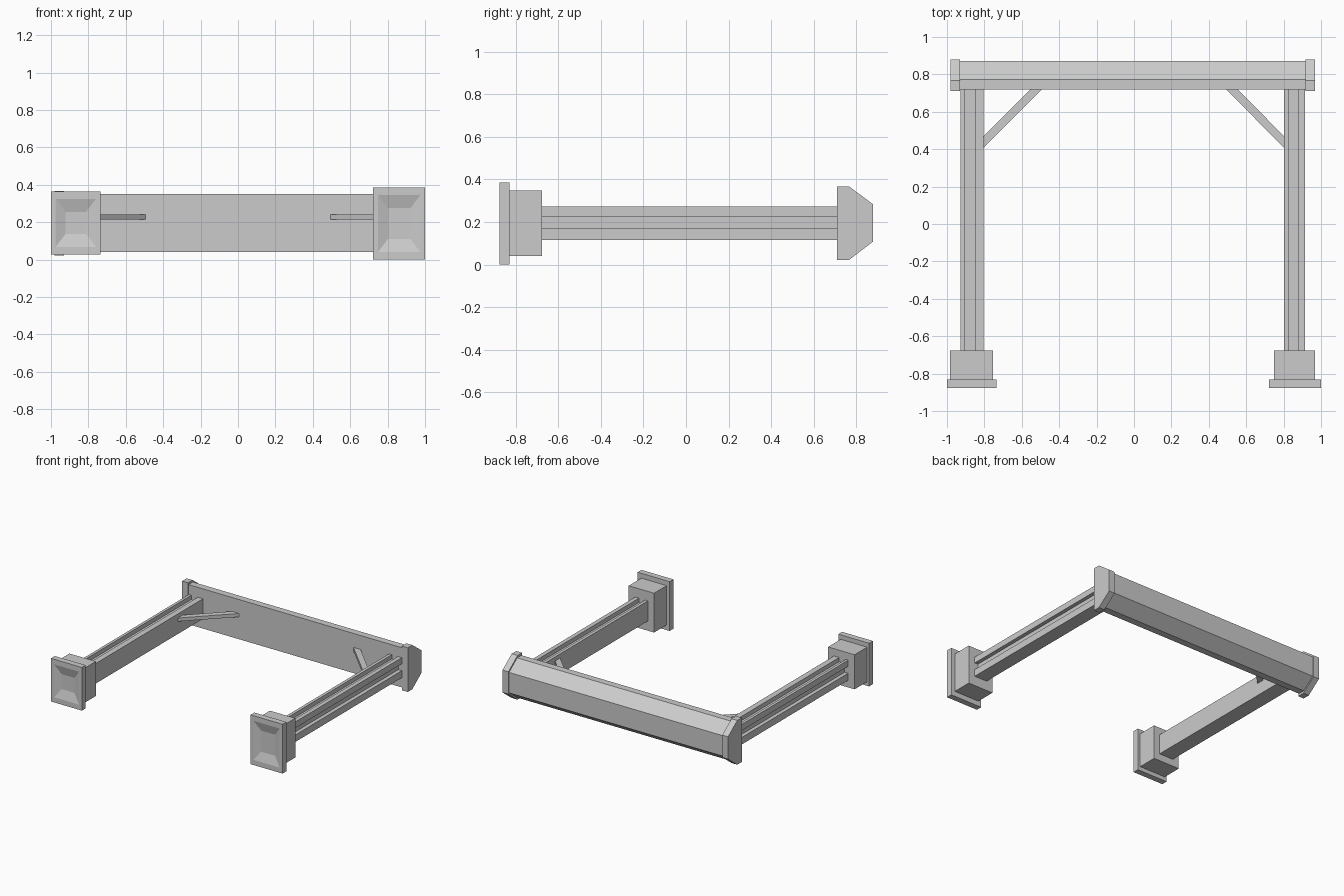
import bpy

if "Cube" in bpy.data.objects:
    bpy.data.objects.remove(bpy.data.objects["Cube"])


def mesh_object(name, verts, faces):
    me = bpy.data.meshes.new(name)
    me.from_pydata(verts, [], faces)
    ob = bpy.data.objects.new(name, me)
    bpy.context.collection.objects.link(ob)
    bpy.context.view_layer.objects.active = ob
    ob.select_set(True)
    bpy.ops.object.mode_set(mode='EDIT')
    bpy.ops.mesh.select_all(action='SELECT')
    bpy.ops.mesh.normals_make_consistent(inside=False)
    bpy.ops.object.mode_set(mode='OBJECT')
    ob.select_set(False)
    return ob


def prism(name, profile, place, lo, hi):
    """Extrude a 2D profile between lo and hi; place(u, v, t) gives the 3D point."""
    n = len(profile)
    verts = [place(u, v, t) for t in (lo, hi) for u, v in profile]
    faces = [tuple(range(n)), tuple(range(n, 2 * n))]
    faces += [(i, (i + 1) % n, n + (i + 1) % n, n + i) for i in range(n)]
    return mesh_object(name, verts, faces)


def rect(x0, x1, z0, z1):
    return [(x0, z0), (x1, z0), (x1, z1), (x0, z1)]


def along_x(u, v, t): return (t, u, v)
def along_y(u, v, t): return (u, t, v)
def along_z(u, v, t): return (u, v, t)


def dished_plate(name, outer, rim, floor, front, back, depth):
    """Base plate whose front face has a shallow sloped recess."""
    loops = [(outer, back), (outer, front), (rim, front), (floor, front + depth)]
    verts = [(x, y, z) for r, y in loops for x, z in rect(*r)]
    faces = [(0, 1, 2, 3), (12, 13, 14, 15)]
    for k in range(0, 12, 4):
        faces += [(k + i, k + (i + 1) % 4, k + 4 + (i + 1) % 4, k + 4 + i) for i in range(4)]
    mesh_object(name, verts, faces)


# Top beam with chamfered back, and slightly larger end caps
beam = [(0.718, 0.04), (0.772, 0.04), (0.872, 0.115), (0.872, 0.275), (0.772, 0.35), (0.718, 0.35)]
cap = [(0.711, 0.022), (0.767, 0.022), (0.88, 0.108), (0.88, 0.283), (0.767, 0.367), (0.711, 0.367)]
prism("top_beam", beam, along_x, -0.93, 0.918)
prism("beam_cap_left", cap, along_x, -0.98, -0.93)
prism("beam_cap_right", cap, along_x, 0.918, 0.969)

# Per side: post outer/inner x, groove outer/inner x, block, plate
sides = {
    "left": (-0.928, -0.805, -0.906, -0.85,
             (-0.983, -0.754, 0.06, 0.33), (-1.0, -0.734, 0.028, 0.365)),
    "right": (0.913, 0.802, 0.88, 0.826,
              (0.749, 0.968, 0.04, 0.347), (0.723, 1.0, 0.0, 0.385)),
}
for side, (xo, xi, go, gi, block, plate) in sides.items():
    s = -1 if side == "left" else 1

    # Post with one groove on the outer face and one on the upper face
    deep = xo - s * 0.03
    post = [(xi, 0.116), (xo, 0.116), (xo, 0.171), (deep, 0.171), (deep, 0.225), (xo, 0.225),
            (xo, 0.273), (go, 0.273), (go, 0.24), (gi, 0.24), (gi, 0.273), (xi, 0.273)]
    prism("post_" + side, post, along_y, -0.69, 0.725)

    # Base block and dished foot plate
    prism("base_block_" + side, rect(*block), along_y, -0.831, -0.676)
    x0, x1, z0, z1 = plate
    rim = (x0 + 0.025, x1 - 0.025, z0 + 0.04, z1 - 0.04)
    floor = (x0 + 0.078, x1 - 0.078, z0 + 0.11, z1 - 0.11)
    dished_plate("foot_plate_" + side, plate, rim, floor, -0.878, -0.831, 0.02)

    # Diagonal brace between post and beam
    brace = [(xi, 0.408), (s * 0.492, 0.72), (s * 0.555, 0.72), (xi, 0.469)]
    prism("brace_" + side, brace, along_z, 0.214, 0.241)
